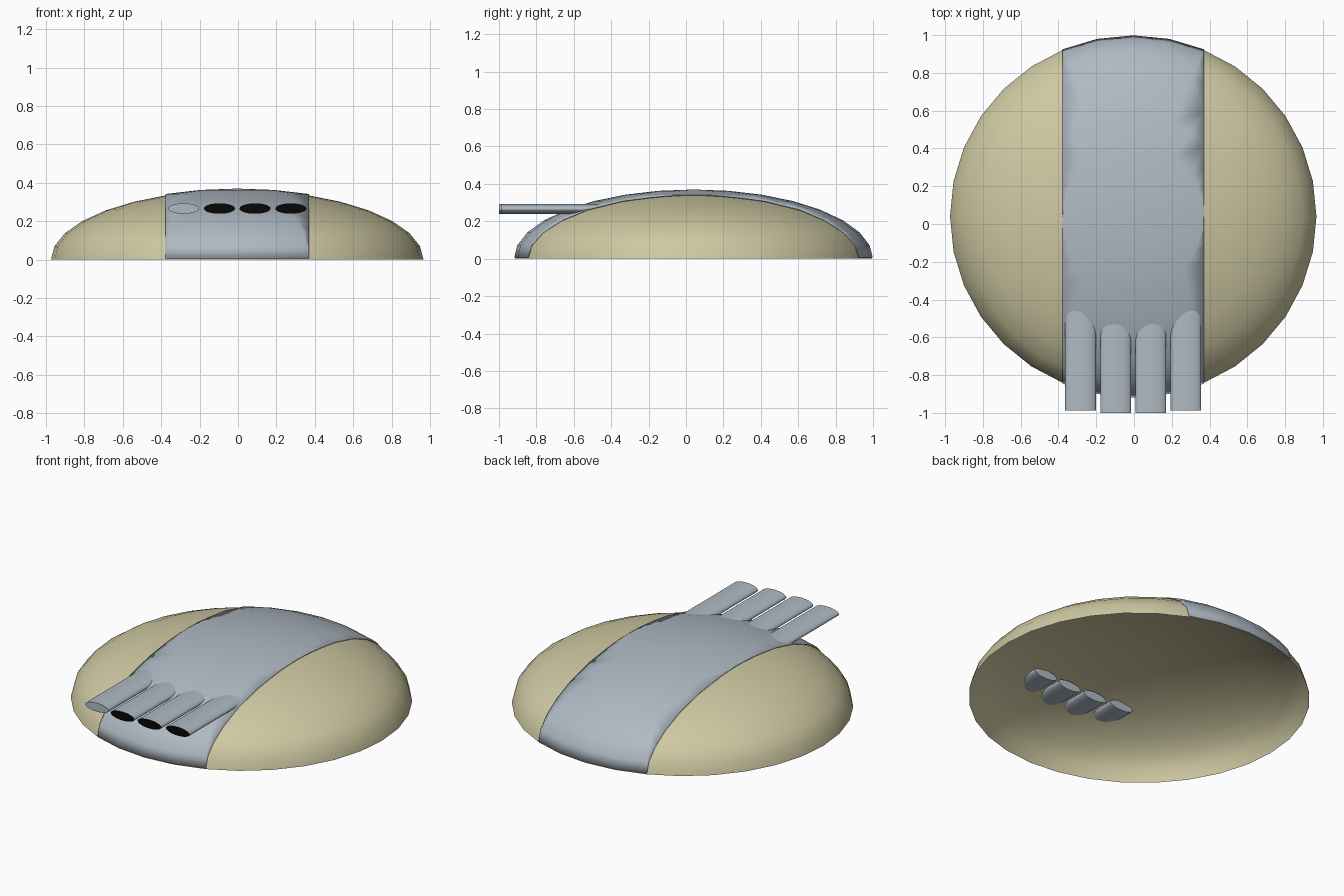
import bpy, bmesh, math
from mathutils import Matrix, Vector

if "Cube" in bpy.data.objects:
    bpy.data.objects.remove(bpy.data.objects["Cube"])

CX, CY = -0.004, 0.04          # dome centre


def material(name, rgb):
    m = bpy.data.materials.new(name)
    m.diffuse_color = (*rgb, 1)
    m.use_nodes = True
    m.node_tree.nodes["Principled BSDF"].inputs["Base Color"].default_value = m.diffuse_color
    return m


beige = material("beige", (0.62, 0.58, 0.36))
grey = material("blue grey", (0.43, 0.49, 0.55))
black = material("black", (0.002, 0.002, 0.002))


def finish(bm, name, mats, angle=40):
    me = bpy.data.meshes.new(name)
    bm.to_mesh(me)
    bm.free()
    for m in mats:
        me.materials.append(m)
    ob = bpy.data.objects.new(name, me)
    bpy.context.collection.objects.link(ob)
    bpy.ops.object.select_all(action='DESELECT')
    ob.select_set(True)
    bpy.context.view_layer.objects.active = ob
    bpy.ops.object.shade_smooth_by_angle(angle=math.radians(angle))
    return ob


def cut(bm, co, no):
    # remove everything on the outer side of a plane
    bmesh.ops.bisect_plane(bm, geom=bm.verts[:] + bm.edges[:] + bm.faces[:],
                           plane_co=co, plane_no=no, clear_outer=True)


def half_ellipsoid(rx, ry, rz, floor):
    bm = bmesh.new()
    bmesh.ops.create_uvsphere(bm, u_segments=32, v_segments=16, radius=1)
    bmesh.ops.scale(bm, vec=(rx, ry, rz), verts=bm.verts)
    cut(bm, (0, 0, floor), (0, 0, -1))
    bmesh.ops.translate(bm, vec=(CX, CY, 0), verts=bm.verts)
    return bm


# open, hollow dome shell
finish(half_ellipsoid(0.97, 0.955, 0.362, 0), "dome", [beige])

# slightly raised band running front to back over the dome
bm = half_ellipsoid(0.976, 0.96, 0.37, 0.006)
for s in (-1, 1):
    cut(bm, (CX + s * 0.374, 0, 0), (s, 0, 0))
band = finish(bm, "centre_band", [grey])
sol = band.modifiers.new("thickness", 'SOLIDIFY')
sol.thickness = 0.004
sol.offset = -1

# four flattened barrels; three have black muzzles, the left one is plain
LENGTH = 0.54
for i, (dx, front) in enumerate([(-0.279, -0.987), (-0.093, -1.0),
                                 (0.093, -1.0), (0.279, -0.987)]):
    bm = bmesh.new()
    bmesh.ops.create_cone(bm, cap_ends=True, segments=32, radius1=1, radius2=1,
                          depth=LENGTH,
                          matrix=Matrix.Rotation(math.radians(90), 4, 'X'))
    bmesh.ops.scale(bm, vec=(0.081, 1, 0.027), verts=bm.verts)
    bmesh.ops.translate(bm, vec=(CX + dx, front + LENGTH / 2, 0.266),
                        verts=bm.verts)
    bm.normal_update()
    for f in bm.faces:
        f.material_index = int(i > 0 and f.normal.y < -0.9)
    finish(bm, f"barrel_{i + 1}", [grey, black], 50)
